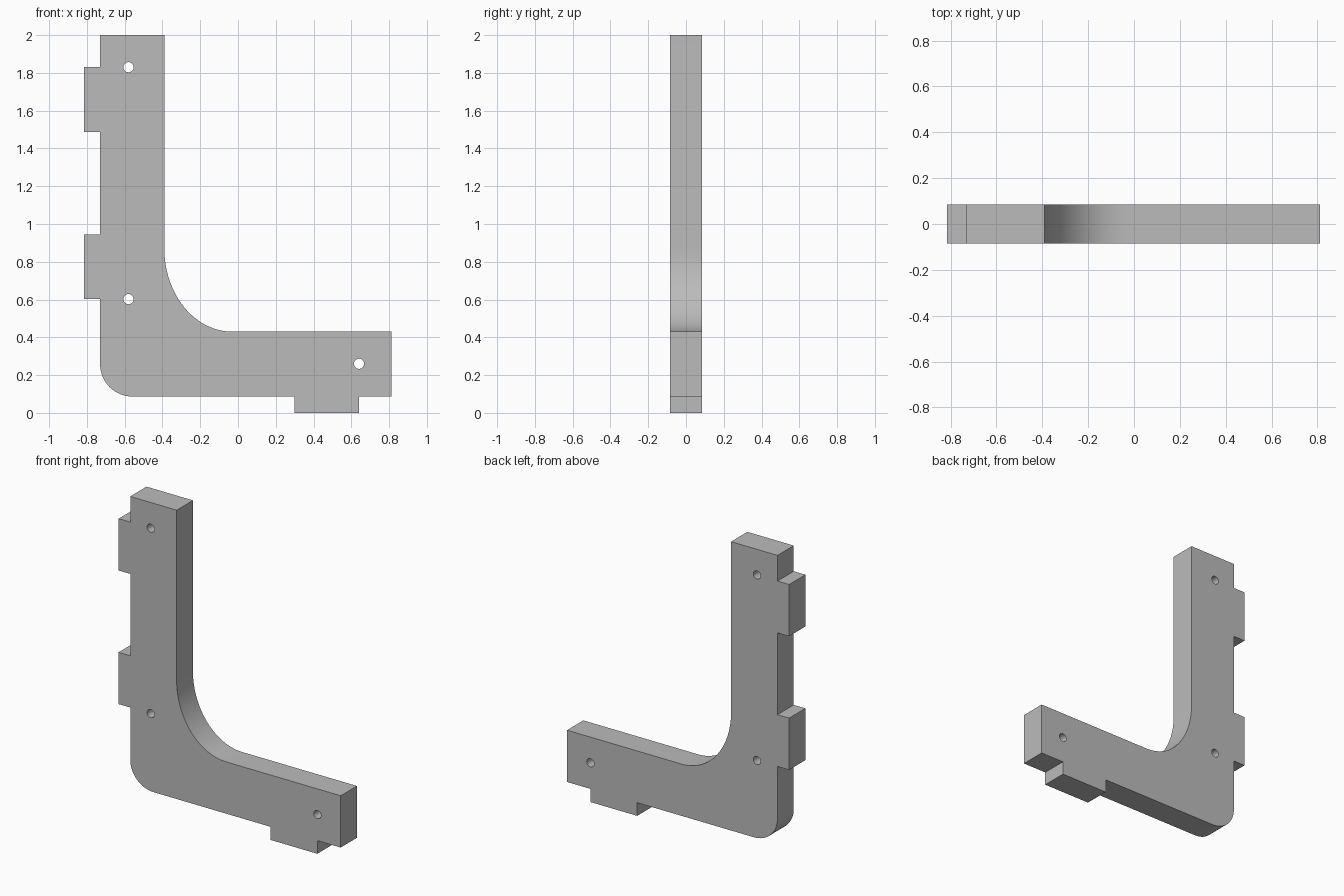
import bpy
import bmesh
from math import sin, cos, pi, radians

if "Cube" in bpy.data.objects:
    bpy.data.objects.remove(bpy.data.objects["Cube"], do_unlink=True)

HALF = 0.085          # half of the plate thickness
TAB = 0.085           # how far each tab sticks out
LEFT, RIGHT = -0.73, 0.812
BOTTOM, TOP = 0.087, 2.0
INNER_X, INNER_Z = -0.39, 0.43


def arc(cx, cz, rx, rz, start, end, steps):
    """Points along an elliptical arc, angles in degrees."""
    angles = [radians(start + (end - start) * i / steps) for i in range(steps + 1)]
    return [(cx + rx * cos(a), cz + rz * sin(a)) for a in angles]


def left_tab(low, high):
    return [(LEFT, high), (LEFT - TAB, high), (LEFT - TAB, low), (LEFT, low)]


# Outline of the L-shaped bracket, counter-clockwise from the top right of the post
outline = [(INNER_X, TOP), (LEFT, TOP)]
outline += left_tab(1.487, 1.83) + left_tab(0.602, 0.945)
outline += arc(LEFT + 0.17, BOTTOM + 0.17, 0.17, 0.17, 180, 270, 16)
outline += [(0.298, BOTTOM), (0.298, 0), (0.641, 0), (0.641, BOTTOM)]
outline += [(RIGHT, BOTTOM), (RIGHT, INNER_Z)]
outline += arc(INNER_X + 0.36, INNER_Z + 0.44, 0.36, 0.44, 270, 180, 24)

# Screw holes
holes = [arc(x, z, 0.027, 0.027, 0, 360, 24)[:-1]
         for x, z in ((-0.58, 1.83), (-0.58, 0.602), (0.641, 0.26))]

# Fill the outline around the holes, then thicken it
bm = bmesh.new()
for loop in [outline] + holes:
    verts = [bm.verts.new((x, -HALF, z)) for x, z in loop]
    for a, b in zip(verts, verts[1:] + verts[:1]):
        bm.edges.new((a, b))
bmesh.ops.triangle_fill(bm, edges=bm.edges[:], use_beauty=True, normal=(0, -1, 0))
back = bmesh.ops.extrude_face_region(bm, geom=bm.faces[:], use_keep_orig=True)
bmesh.ops.translate(bm, vec=(0, 2 * HALF, 0),
                    verts=[g for g in back["geom"] if isinstance(g, bmesh.types.BMVert)])
bmesh.ops.recalc_face_normals(bm, faces=bm.faces[:])

mesh = bpy.data.meshes.new("corner_bracket")
bm.to_mesh(mesh)
bm.free()
bracket = bpy.data.objects.new("corner_bracket", mesh)
bpy.context.collection.objects.link(bracket)

# Plain grey
grey = bpy.data.materials.new("plain_grey")
grey.use_nodes = True
colour = (0.5, 0.5, 0.5, 1)
grey.diffuse_color = colour
grey.node_tree.nodes["Principled BSDF"].inputs["Base Color"].default_value = colour
mesh.materials.append(grey)

# Smooth curved walls, crisp edges
bpy.ops.object.select_all(action="DESELECT")
bracket.select_set(True)
bpy.context.view_layer.objects.active = bracket
bpy.ops.object.shade_smooth_by_angle(angle=radians(30))
